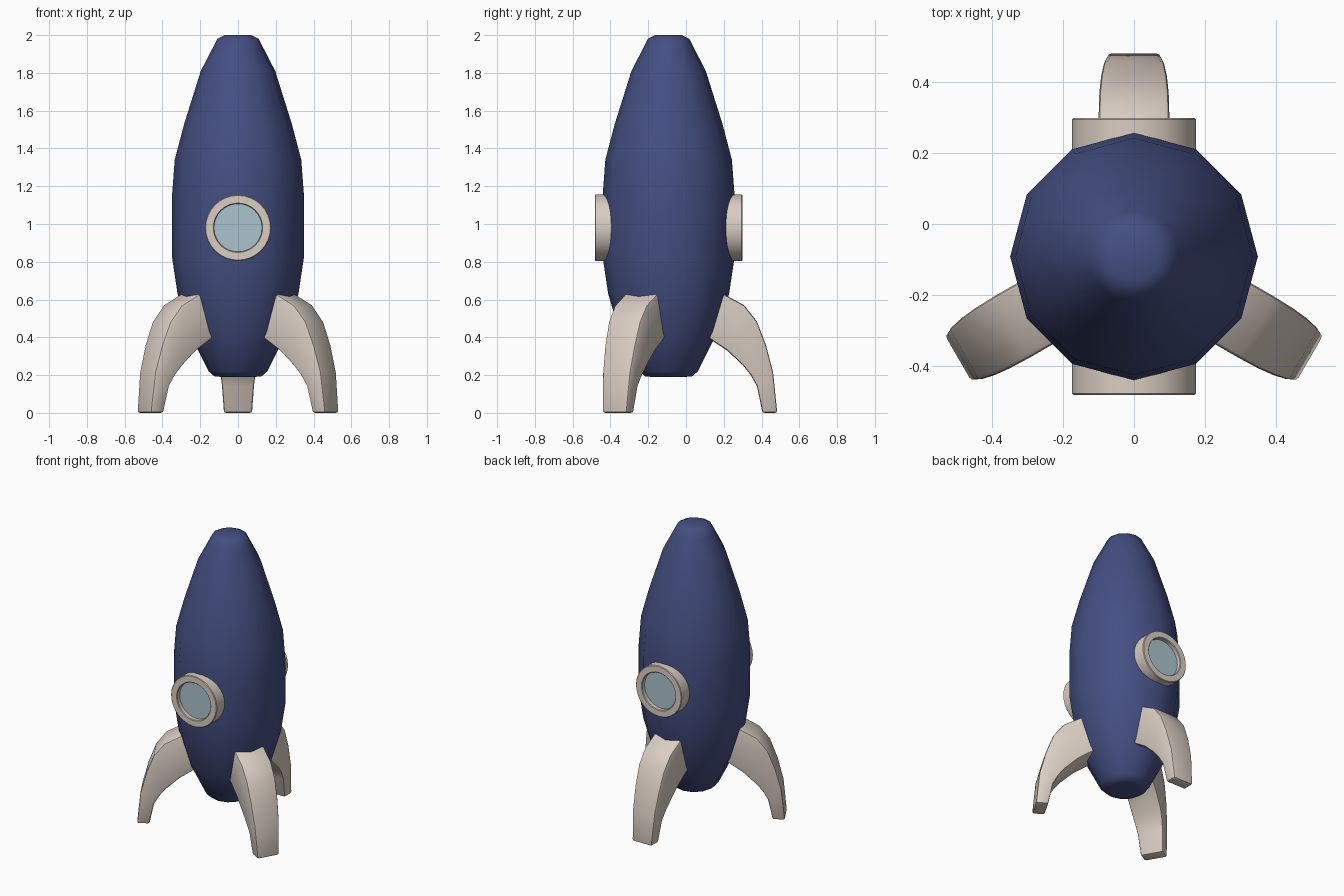
import bpy, bmesh, math
from mathutils import Matrix

if "Cube" in bpy.data.objects:
    bpy.data.objects.remove(bpy.data.objects["Cube"])

CY = -0.092   # y of the hull axis


def material(name, rgb):
    m = bpy.data.materials.new(name)
    m.diffuse_color = (*rgb, 1)
    m.use_nodes = True
    m.node_tree.nodes["Principled BSDF"].inputs["Base Color"].default_value = m.diffuse_color
    return m


NAVY = material("navy paint", (0.058, 0.078, 0.223))
BEIGE = material("warm beige", (0.70, 0.61, 0.54))
GLASS = material("pale blue glass", (0.41, 0.55, 0.62))


def finish(bm, name, mat, angle, matrix, bevel=0):
    bmesh.ops.recalc_face_normals(bm, faces=bm.faces)
    me = bpy.data.meshes.new(name)
    bm.to_mesh(me)
    bm.free()
    me.transform(matrix)
    me.materials.append(mat)
    ob = bpy.data.objects.new(name, me)
    bpy.context.collection.objects.link(ob)
    bpy.ops.object.select_all(action='DESELECT')
    ob.select_set(True)
    bpy.context.view_layer.objects.active = ob
    if bevel:
        mod = ob.modifiers.new("soft edges", 'BEVEL')
        mod.width, mod.segments = bevel, 2
        mod.limit_method, mod.angle_limit = 'ANGLE', math.radians(40)
        bpy.ops.object.modifier_apply(modifier=mod.name)
    bpy.ops.object.shade_smooth_by_angle(angle=math.radians(angle))
    return ob


def lathe(profile, sides, closed=False):
    """Revolve (radius, height) points around z; open profiles get caps."""
    bm = bmesh.new()
    rings = [[bm.verts.new((r * math.cos(2 * math.pi * i / sides),
                            r * math.sin(2 * math.pi * i / sides), z))
              for i in range(sides)] for r, z in profile]
    pairs = list(zip(rings, rings[1:]))
    if closed:
        pairs.append((rings[-1], rings[0]))
    else:
        bm.faces.new(rings[0])
        bm.faces.new(rings[-1])
    for a, b in pairs:
        for i in range(sides):
            j = (i + 1) % sides
            bm.faces.new((a[i], a[j], b[j], b[i]))
    return bm


centre = Matrix.Translation((0, CY, 0))

# Hull: twelve-sided lathe
hull = [(0.085, 0.19), (0.125, 0.194), (0.155, 0.22), (0.26, 0.43), (0.32, 0.63),
        (0.35, 0.83), (0.35, 1.14), (0.335, 1.34), (0.285, 1.53), (0.197, 1.81),
        (0.13, 1.94), (0.11, 1.98), (0.07, 2.0)]
finish(lathe(hull, 12), "hull", NAVY, 60, centre)

# Portholes: ring and recessed glass, front and back
ring = [(0.127, 0.20), (0.175, 0.20), (0.175, 0.387), (0.171, 0.391),
        (0.131, 0.391), (0.127, 0.387)]
pane = [(0.13, 0.355), (0.13, 0.362)]
for side, turn in (("front", 0), ("back", math.pi)):
    place = (Matrix.Translation((0, CY, 0.98)) @ Matrix.Rotation(turn, 4, 'Z')
             @ Matrix.Rotation(math.pi / 2, 4, 'X'))
    finish(lathe(ring, 32, True), side + "_porthole_ring", BEIGE, 40, place)
    finish(lathe(pane, 32), side + "_porthole_glass", GLASS, 30, place)

# Fins: rows of (outer radius, outer z, inner radius, inner z, half width)
rows = [(0.20, 0.675, 0.14, 0.44, 0.10), (0.29, 0.63, 0.22, 0.39, 0.10),
        (0.40, 0.57, 0.31, 0.33, 0.10), (0.467, 0.485, 0.395, 0.25, 0.098),
        (0.515, 0.36, 0.435, 0.20, 0.093), (0.553, 0.216, 0.468, 0.14, 0.085),
        (0.575, 0.0, 0.497, 0.0, 0.074)]


def fin():
    bm = bmesh.new()
    loops = [[bm.verts.new(p) for p in ((ro, -w, zo), (ro, w, zo), (ri, w, zi), (ri, -w, zi))]
             for ro, zo, ri, zi, w in rows]
    for a, b in zip(loops, loops[1:]):
        for i in range(4):
            j = (i + 1) % 4
            bm.faces.new((a[i], a[j], b[j], b[i]))
    bm.faces.new(loops[0])
    bm.faces.new(loops[-1])
    return bm


for name, deg in (("back_fin", 90), ("left_fin", 210), ("right_fin", 330)):
    finish(fin(), name, BEIGE, 35, centre @ Matrix.Rotation(math.radians(deg), 4, 'Z'), 0.012)
